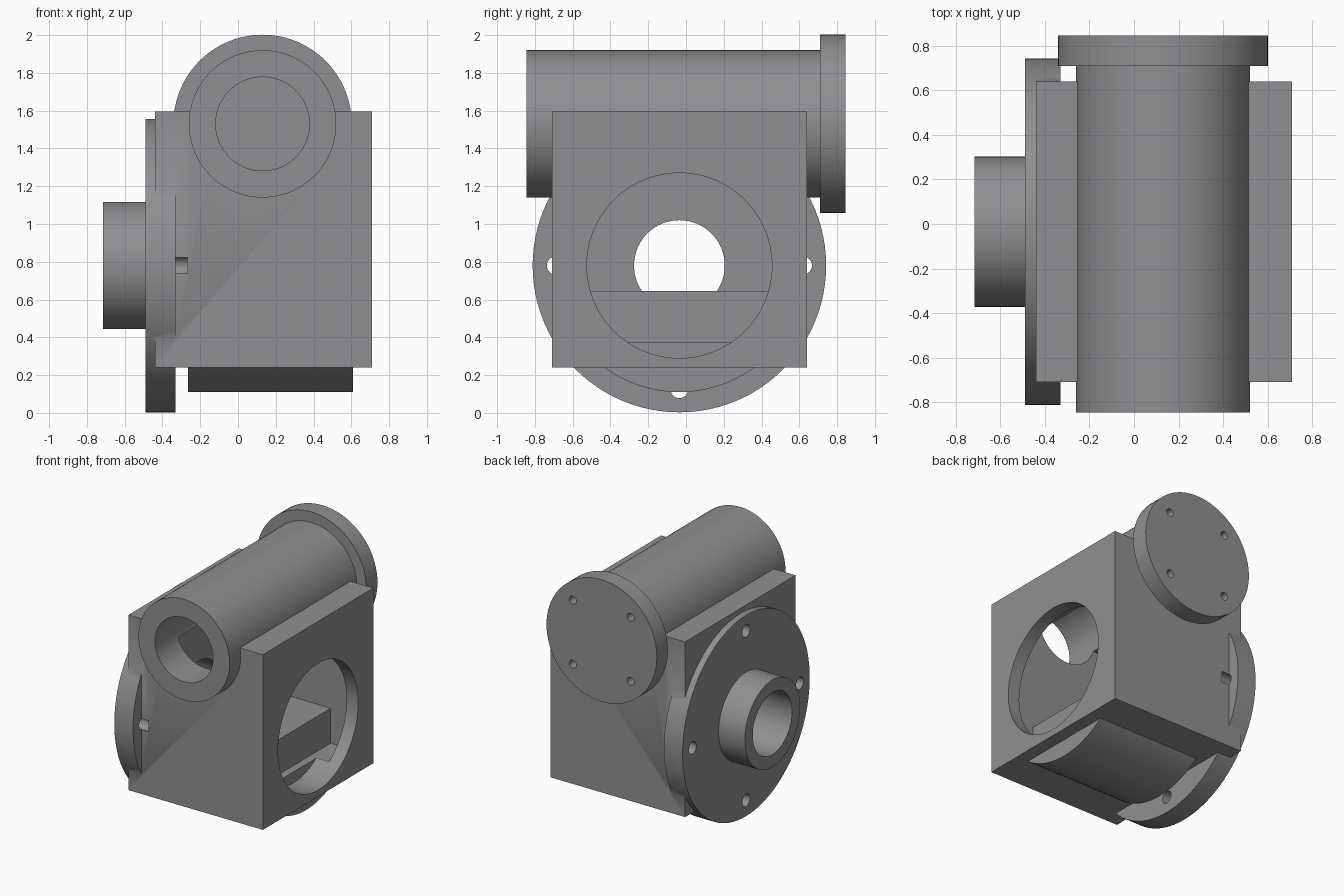
import bpy
import bmesh
from math import cos, sin, pi, radians
from mathutils import Matrix, Vector

if "Cube" in bpy.data.objects:
    bpy.data.objects.remove(bpy.data.objects["Cube"], do_unlink=True)

metal = bpy.data.materials.new("cast_grey")
metal.use_nodes = True
GREY = (0.28, 0.28, 0.29, 1)
metal.diffuse_color = GREY
metal.node_tree.nodes["Principled BSDF"].inputs["Base Color"].default_value = GREY


def add_object(name, bm):
    mesh = bpy.data.meshes.new(name)
    bm.to_mesh(mesh)
    bm.free()
    obj = bpy.data.objects.new(name, mesh)
    bpy.context.collection.objects.link(obj)
    mesh.materials.append(metal)
    return obj


def box(name, x, y, z):
    bm = bmesh.new()
    spans = (x, y, z)
    centre = Vector([(a + b) / 2 for a, b in spans])
    size = Matrix.Diagonal([b - a for a, b in spans] + [1])
    bmesh.ops.create_cube(bm, size=1, matrix=Matrix.Translation(centre) @ size)
    return add_object(name, bm)


def cylinder(name, axis, span, u, z, r, sides=96):
    """Cylinder along x or y; u is the other horizontal coordinate."""
    bm = bmesh.new()
    mid = (span[0] + span[1]) / 2
    if axis == "X":
        place = Matrix.Translation((mid, u, z)) @ Matrix.Rotation(pi / 2, 4, "Y")
    else:
        place = Matrix.Translation((u, mid, z)) @ Matrix.Rotation(pi / 2, 4, "X")
    bmesh.ops.create_cone(bm, cap_ends=True, segments=sides, radius1=r, radius2=r,
                          depth=span[1] - span[0], matrix=place)
    return add_object(name, bm)


def combine(target, other, operation):
    """Apply a boolean and discard the helper object."""
    other.hide_render = True
    mod = target.modifiers.new("boolean", "BOOLEAN")
    mod.operation = operation
    mod.solver = "EXACT"
    mod.object = other
    bpy.context.view_layer.objects.active = target
    bpy.ops.object.modifier_apply(modifier=mod.name)
    bpy.data.objects.remove(other, do_unlink=True)


# Shared axes: wheel axis runs along x, worm axis along y
WY, WZ = -0.035, 0.78
TX, TZ = 0.13, 1.53

# Outer solids
housing = box("gearbox_housing", (-0.44, 0.71), (-0.71, 0.64), (0.24, 1.595))
solids = [
    cylinder("sump_bulge", "X", (-0.265, 0.61), WY, WZ, 0.67),
    cylinder("side_flange", "X", (-0.49, -0.33), WY, WZ, 0.777),
    cylinder("hub", "X", (-0.715, -0.40), WY, WZ, 0.337),
    cylinder("worm_tube", "Y", (-0.845, 0.78), TX, TZ, 0.39),
    cylinder("end_flange", "Y", (0.71, 0.845), TX, TZ, 0.472),
]
for part in solids:
    combine(housing, part, "UNION")

# Inner chamber and bores
cutters = [
    box("chamber", (-0.305, 0.61), (-0.575, 0.505), (0.375, 1.46)),
    cylinder("main_opening", "X", (0.5, 0.8), WY, WZ, 0.49),
    cylinder("hub_bore", "X", (-0.8, 0), WY, WZ, 0.24),
    cylinder("worm_bore", "Y", (-0.9, 0.71), TX, TZ, 0.248),
]

# Bolt holes in both flanges
for i in range(4):
    a = i * pi / 2
    cutters.append(cylinder("side_bolt_hole", "X", (-0.6, -0.267),
                            WY + 0.655 * cos(a), WZ + 0.655 * sin(a), 0.047, 24))
    a += pi / 4
    cutters.append(cylinder("end_bolt_hole", "Y", (0.72, 0.9),
                            TX + 0.35 * cos(a), TZ + 0.35 * sin(a), 0.03, 24))
for part in cutters:
    combine(housing, part, "DIFFERENCE")

# Raised step on the chamber floor
step = box("chamber_step", (-0.32, 0.44), (-0.59, 0.52), (0.36, 0.645))
combine(housing, step, "UNION")

# Smooth round walls, crisp edges
for obj in bpy.context.selected_objects:
    obj.select_set(False)
housing.select_set(True)
bpy.context.view_layer.objects.active = housing
bpy.ops.object.shade_smooth_by_angle(angle=radians(30))
